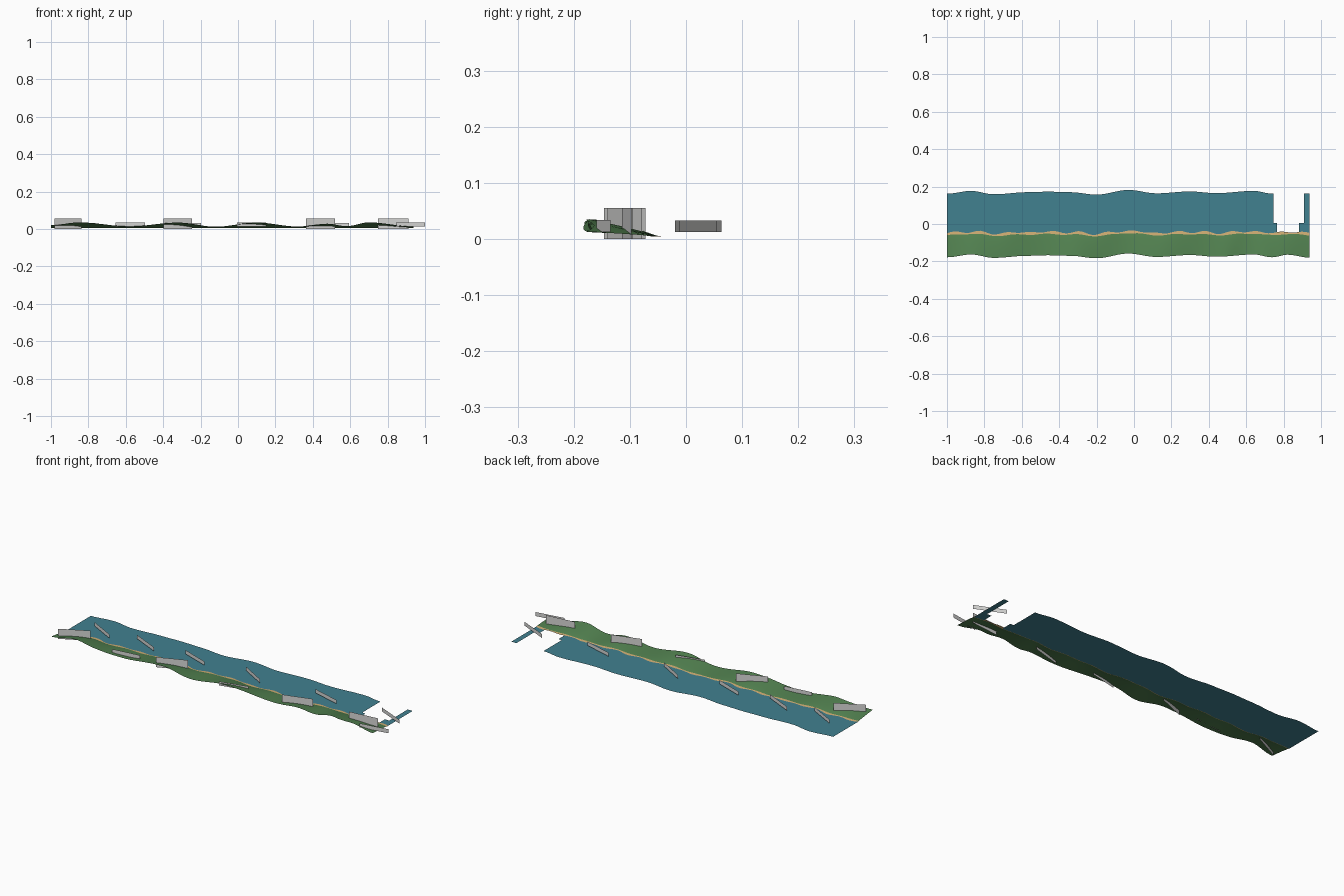
import bpy, bmesh
from math import cos, sin, pi, radians

cube = bpy.data.objects.get("Cube")
if cube:
    bpy.data.objects.remove(cube, do_unlink=True)


def material(name, rgb):
    m = bpy.data.materials.new(name)
    m.use_nodes = True
    m.diffuse_color = (*rgb, 1)
    bsdf = m.node_tree.nodes["Principled BSDF"]
    bsdf.inputs["Base Color"].default_value = (*rgb, 1)
    bsdf.inputs["Roughness"].default_value = 0.9
    return m


WATER = material("river blue", (0.053, 0.22, 0.28))
GRASS = material("meadow green", (0.084, 0.22, 0.08))
SAND = material("shore sand", (0.66, 0.44, 0.18))
STONE = material("panel grey", (0.69, 0.69, 0.68))


def ease(keys, x):
    """Smooth interpolation through (x, value) keys."""
    for (x0, v0), (x1, v1) in zip(keys, keys[1:]):
        if x <= x1:
            t = max(0, (x - x0) / (x1 - x0))
            return v0 + (v1 - v0) * (1 - cos(pi * t)) / 2
    return keys[-1][1]


# Sideways meander of the bank, and height of its outer rim
MEANDER = [(-1, -.006), (-.87, .009), (-.75, -.009), (-.57, .002), (-.46, .005),
           (-.34, .002), (-.2, -.011), (-.03, .014), (.12, -.004), (.3, .006),
           (.44, -.003), (.64, .009), (.74, -.006), (.82, .008), (.94, -.008)]
RIM = [(-1, .02), (-.85, .035), (-.58, .014), (-.32, .034), (-.12, .012),
       (.1, .034), (.32, .013), (.48, .028), (.58, .015), (.7, .035), (.94, .013)]


def make(name, bm, mat, smooth=False):
    me = bpy.data.meshes.new(name)
    bm.to_mesh(me)
    bm.free()
    me.materials.append(mat)
    for p in me.polygons:
        p.use_smooth = smooth
    ob = bpy.data.objects.new(name, me)
    bpy.context.collection.objects.link(ob)
    return ob


def ribbon(name, x0, x1, rows, point, mat):
    """Sheet swept along x; point(x, t) gives (y, z) across it."""
    bm = bmesh.new()
    cols = max(1, round((x1 - x0) / 0.02))
    grid = []
    for i in range(cols + 1):
        x = x0 + (x1 - x0) * i / cols
        grid.append([bm.verts.new((x, *point(x, j / rows))) for j in range(rows + 1)])
    for a, b in zip(grid, grid[1:]):
        for j in range(rows):
            bm.faces.new((a[j], b[j], b[j + 1], a[j + 1]))
    return make(name, bm, mat, True)


def shore(x):
    return -.057 + ease(MEANDER, x) * .6 + .003 * sin(x * 37)


def grass_point(x, t):
    front, back = -.172 + ease(MEANDER, x), shore(x)
    return front + (back - front) * t, .005 + (ease(RIM, x) - .005) * (1 - t) ** .8


def sand_point(x, t):
    width = .012 + .005 * sin(x * 47 + 2.5)
    return shore(x) + width * t, .005 - .001 * t


def water_point(end=None):
    def point(x, t):
        y0 = shore(x) + .005
        y1 = .168 + ease(MEANDER, x) if end is None else end
        return y0 + (y1 - y0) * t, .003
    return point


# Bank and shoreline
ribbon("grass_bank", -1, .938, 8, grass_point, GRASS)
ribbon("sand_shore", -1, .938, 1, sand_point, SAND)

# Water sheet with a notch near its left end
ribbon("water_main", -1, .745, 4, water_point(), WATER)
ribbon("water_notch_right", .745, .765, 1, water_point(.005), WATER)
ribbon("water_notch_left", .882, .908, 1, water_point(.005), WATER)
ribbon("water_end_strip", .908, .938, 4, water_point(.163), WATER)


def panel(name, x, y, length, angle, z0, z1):
    """Thin upright panel centred on (x, y)."""
    dx = length / 2 * cos(radians(angle))
    dy = length / 2 * sin(radians(angle))
    bm = bmesh.new()
    ends = ((-1, z0), (1, z0), (1, z1), (-1, z1))
    bm.faces.new([bm.verts.new((x + s * dx, y + s * dy, z)) for s, z in ends])
    return make(name, bm, STONE)


# Panels standing in the water
for i, (x, a) in enumerate([(-.835, -28), (-.572, -25), (-.275, -20),
                            (.075, -30), (.515, -16), (.905, -24)]):
    panel(f"water_panel_{i + 1}", x, .022, .165, a, .012, .033)

# Tall panels on the bank
for i, (x, y, a) in enumerate([(-.91, -.109, 27), (-.322, -.109, 22),
                               (.442, -.118, 16), (.83, -.106, 6)]):
    panel(f"tall_bank_panel_{i + 1}", x, y, .162, a, 0, .055)

# Low panels on the outer slope
for i, (x, y, a) in enumerate([(-.576, -.14, 7), (.072, -.139, 13), (.922, -.147, 9)]):
    panel(f"low_bank_panel_{i + 1}", x, y, .158, a, .012, .034)
